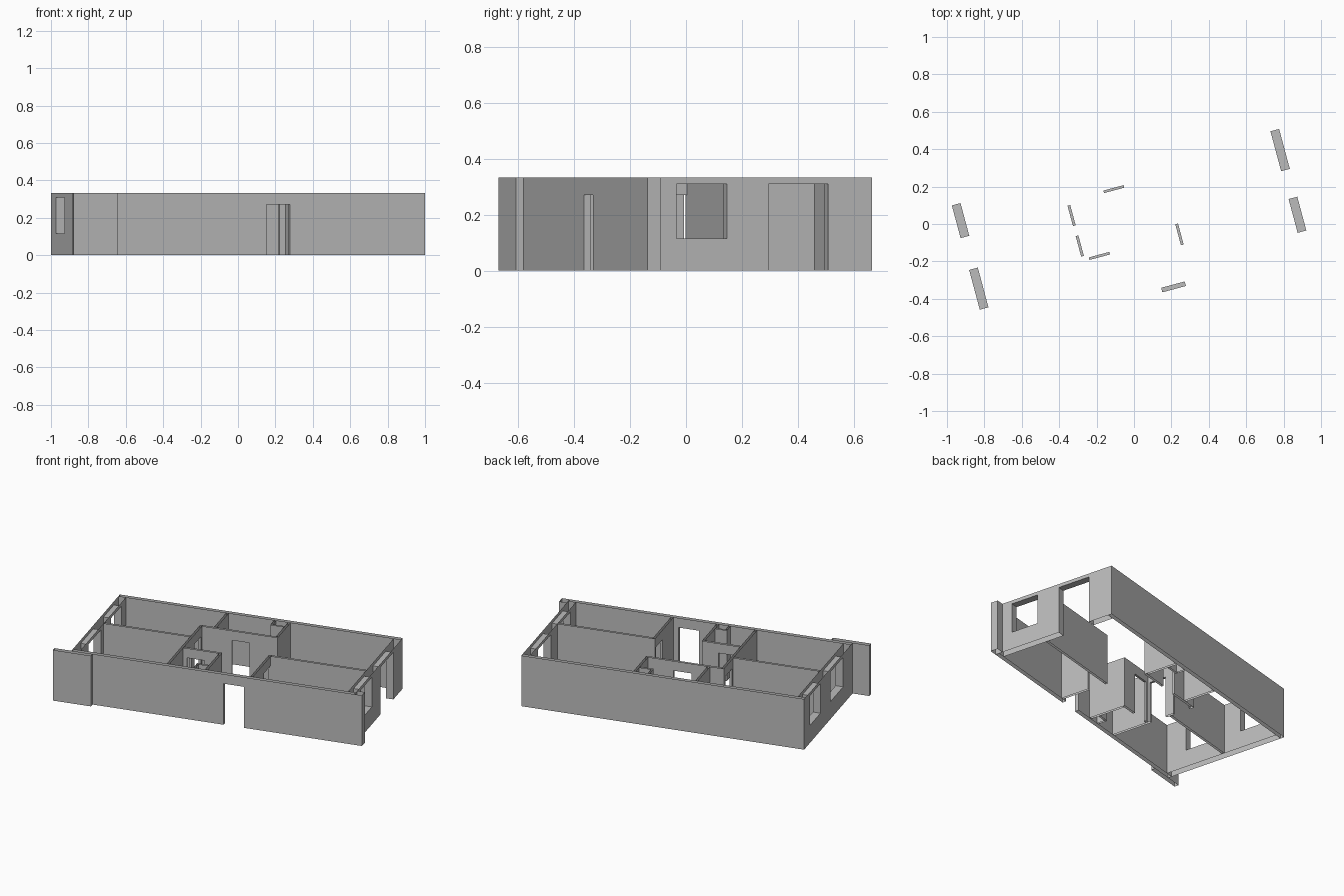
import bpy, bmesh, math

cube = bpy.data.objects.get("Cube")
if cube:
    bpy.data.objects.remove(cube, do_unlink=True)

HEIGHT = 0.333
TURN = math.radians(15)
DOOR = (0, 0.27)
WINDOW = (0.115, 0.31)
TALL_DOOR = (0, 0.31)

plaster = bpy.data.materials.new("plaster_grey")
plaster.use_nodes = True
GREY = (0.5, 0.5, 0.5, 1)
plaster.diffuse_color = GREY
plaster.node_tree.nodes["Principled BSDF"].inputs["Base Color"].default_value = GREY


def wall(name, along, start, end, near, far, openings=(), ends=True):
    """Hollow wall, open above and below; openings are (from, to, (sill, head))."""
    bm = bmesh.new()

    def face(*points):
        # points are (along, across, up) in the wall's own axes
        bm.faces.new([bm.verts.new((a, b, z) if along == "x" else (b, a, z))
                      for a, b, z in points])

    def panels(a0, a1, z0, z1):
        for b in (near, far):
            face((a0, b, z0), (a1, b, z0), (a1, b, z1), (a0, b, z1))

    def jamb(a, z0, z1):
        face((a, near, z0), (a, far, z0), (a, far, z1), (a, near, z1))

    def ledge(a0, a1, z):
        face((a0, near, z), (a1, near, z), (a1, far, z), (a0, far, z))

    cursor = start
    for a0, a1, (sill, head) in sorted(openings):
        panels(cursor, a0, 0, HEIGHT)
        panels(a0, a1, head, HEIGHT)
        ledge(a0, a1, head)
        if sill > 0:
            panels(a0, a1, 0, sill)
            ledge(a0, a1, sill)
        jamb(a0, sill, head)
        jamb(a1, sill, head)
        cursor = a1
    panels(cursor, end, 0, HEIGHT)
    if ends:
        jamb(start, 0, HEIGHT)
        jamb(end, 0, HEIGHT)

    bmesh.ops.remove_doubles(bm, verts=bm.verts, dist=1e-5)
    bmesh.ops.recalc_face_normals(bm, faces=bm.faces)
    mesh = bpy.data.meshes.new(name)
    bm.to_mesh(mesh)
    bm.free()
    mesh.materials.append(plaster)
    obj = bpy.data.objects.new(name, mesh)
    obj.rotation_euler.z = TURN
    bpy.context.collection.objects.link(obj)


# Outer shell
LEFT, RIGHT, FRONT, BACK = -0.915, 0.881, -0.392, 0.453
SIDE, LONG = 0.048, 0.025
wall("front_wall", "x", LEFT, RIGHT, FRONT, FRONT + LONG, [(0.052, 0.182, DOOR)])
wall("back_wall", "x", LEFT, RIGHT, BACK - LONG, BACK)
wall("west_wall", "y", FRONT + LONG, BACK - LONG, LEFT, LEFT + SIDE,
     [(-0.229, -0.009, WINDOW), (0.167, 0.348, WINDOW)], ends=False)
wall("east_wall", "y", FRONT + LONG, BACK - LONG, RIGHT - SIDE, RIGHT,
     [(-0.272, -0.085, WINDOW), (0.069, 0.29, TALL_DOOR)], ends=False)
wall("corner_pier", "x", RIGHT, 0.93, FRONT, FRONT + 0.05)
wall("screen_panel", "x", -1.022, -0.78, FRONT - 0.028, FRONT)

# Room partitions
FRONT_IN, BACK_IN, WEST_IN, EAST_IN = FRONT + LONG, BACK - LONG, LEFT + SIDE, RIGHT - SIDE
wall("hall_west_partition", "y", FRONT_IN, 0.215, -0.318, -0.303,
     [(-0.095, 0.018, DOOR), (0.074, 0.186, DOOR)])
wall("hall_back_partition", "x", -0.303, 0.178, 0.201, 0.215, [(-0.112, 0, DOOR)])
wall("hall_east_partition", "y", FRONT_IN, -0.043, 0.213, 0.228,
     [(-0.175, -0.058, DOOR)])
wall("west_rooms_partition", "x", WEST_IN, -0.318, 0.036, 0.051)
wall("east_rooms_partition", "x", 0.228, EAST_IN, -0.058, -0.043)
wall("back_west_partition", "y", 0.215, BACK_IN, -0.23, -0.215)
wall("back_east_partition", "y", 0.215, BACK_IN, 0.163, 0.178)

# Small bathroom and service shafts
wall("bathroom_back_partition", "x", -0.303, -0.06, -0.124, -0.11,
     [(-0.28, -0.166, DOOR)])
wall("bathroom_side_partition", "y", FRONT_IN, -0.124, -0.075, -0.06)
wall("front_shaft_side", "y", FRONT_IN, -0.3, -0.15, -0.138)
wall("front_shaft_face", "x", -0.15, -0.075, -0.312, -0.3)
wall("back_shaft_side", "y", 0.37, BACK_IN, 0.075, 0.087)
wall("back_shaft_face", "x", 0.075, 0.163, 0.358, 0.37)
